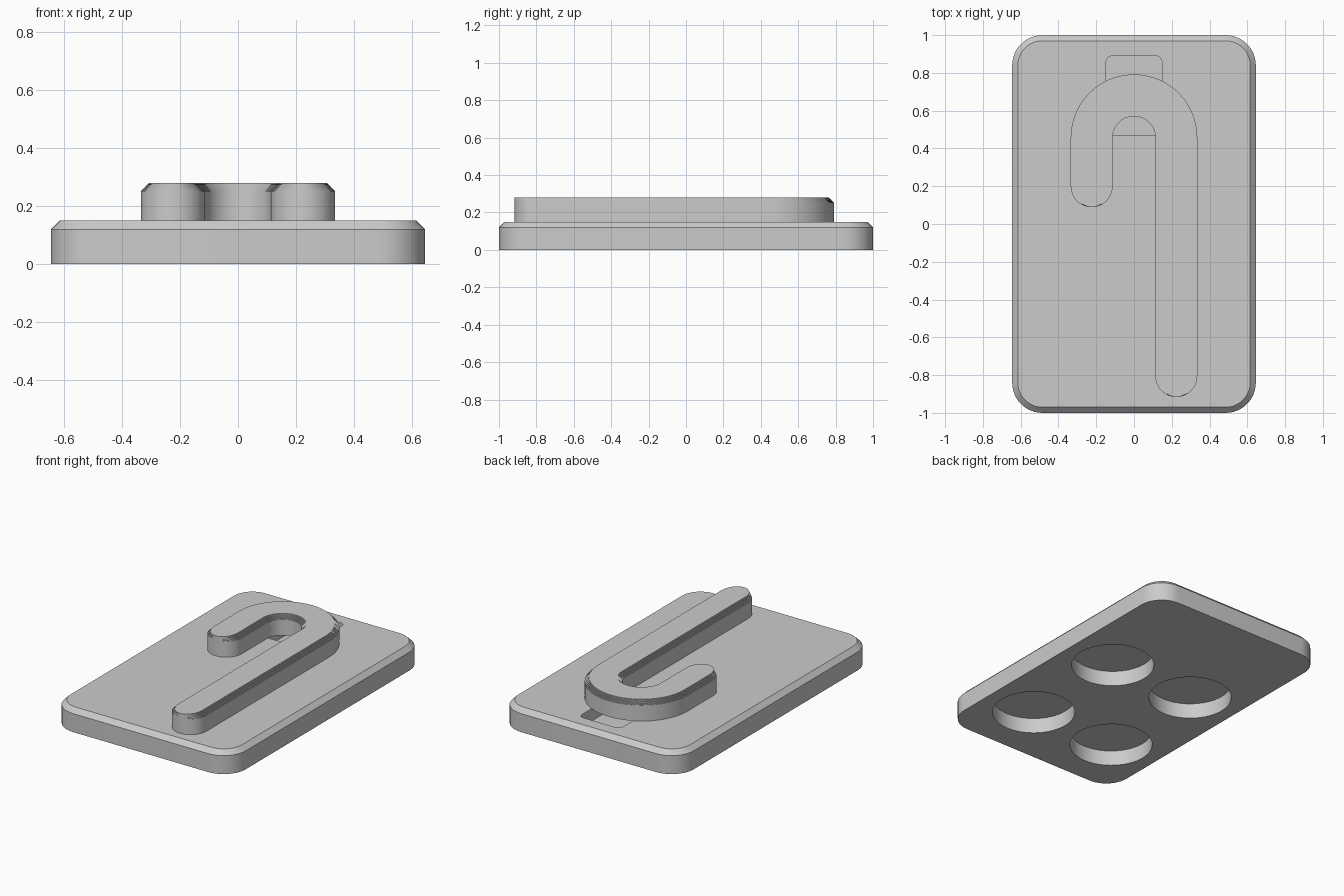
import bpy, bmesh, math

if "Cube" in bpy.data.objects:
    bpy.data.objects.remove(bpy.data.objects["Cube"])

grey = bpy.data.materials.new("light_grey")
grey.diffuse_color = (0.6, 0.6, 0.6, 1)
grey.use_nodes = True
grey.node_tree.nodes["Principled BSDF"].inputs["Base Color"].default_value = grey.diffuse_color


def arc(cx, cy, rx, ry, a0, a1, n):
    """Points on an elliptical arc, angles in degrees."""
    return [(cx + rx * math.cos(math.radians(a0 + (a1 - a0) * i / n)),
             cy + ry * math.sin(math.radians(a0 + (a1 - a0) * i / n)))
            for i in range(n + 1)]


def loft(name, layers):
    """Closed solid through (outline, z) layers with equal point counts."""
    bm = bmesh.new()
    rings = [[bm.verts.new((x, y, z)) for x, y in pts] for pts, z in layers]
    n = len(rings[0])
    for a, b in zip(rings, rings[1:]):
        for i in range(n):
            j = (i + 1) % n
            bm.faces.new((a[i], a[j], b[j], b[i]))
    bm.faces.new(rings[0][::-1])
    bm.faces.new(rings[-1])
    bmesh.ops.recalc_face_normals(bm, faces=bm.faces)
    mesh = bpy.data.meshes.new(name)
    bm.to_mesh(mesh)
    bm.free()
    mesh.materials.append(grey)
    ob = bpy.data.objects.new(name, mesh)
    bpy.context.collection.objects.link(ob)
    return ob


def rounded_rect(hx, hy, r, cy=0.0, n=12):
    pts = []
    for k, (sx, sy) in enumerate([(1, 1), (-1, 1), (-1, -1), (1, -1)]):
        pts += arc(sx * (hx - r), cy + sy * (hy - r), r, r, 90 * k, 90 * k + 90, n)
    return pts


def smooth(ob):
    bpy.ops.object.select_all(action='DESELECT')
    ob.select_set(True)
    bpy.context.view_layer.objects.active = ob
    bpy.ops.object.shade_smooth_by_angle(angle=math.radians(30))


def cut(target, cutter):
    bpy.context.view_layer.objects.active = target
    mod = target.modifiers.new("cut", 'BOOLEAN')
    mod.operation = 'DIFFERENCE'
    mod.solver = 'EXACT'
    mod.object = cutter
    bpy.ops.object.modifier_apply(modifier=mod.name)
    bpy.data.objects.remove(cutter)


# Base plate with chamfered upper rim
base = rounded_rect(0.645, 1.0, 0.16)
plate = loft("base_plate", [(base, 0), (base, 0.12),
                            (rounded_rect(0.615, 0.97, 0.13), 0.15)])

# Shallow slot in the top, running under the bend
slot = rounded_rect(0.148, 0.21, 0.035, cy=0.68, n=6)
slot = [(x, 0.47 if y < 0.6 else y) if y < 0.51 else (x, y) for x, y in slot]
slot = [(math.copysign(0.148, x), y) if y < 0.6 else (x, y) for x, y in slot]
slot = list(dict.fromkeys((round(x, 5), round(y, 5)) for x, y in slot))
cut(plate, loft("slot_cutter", [(slot, 0.07), (slot, 0.2)]))

# Four round pockets in the underside
for x in (-0.307, 0.307):
    for y in (-0.583, 0.165):
        ring = arc(x, y, 0.25, 0.25, 0, 360, 64)[:-1]
        cut(plate, loft("pocket_cutter", [(ring, -0.1), (ring, 0.10)]))
smooth(plate)


# Raised hook with a finely stepped upper edge
def hook_outline(t):
    mid, half, cy = 0.224, 0.111, 0.457
    w = half - t
    pts = arc(0, cy, mid + w, mid + w, 0, 180, 48)
    pts += arc(-mid, 0.2, w, half, 180, 360, 24)
    pts += arc(0, cy, mid - w, mid - w, 180, 0, 48)
    pts += arc(mid, -0.805, w, half, 180, 360, 24)
    return pts


STEPS, RISE = 10, 0.003
layers = [(hook_outline(0), 0.15)]
for s in range(STEPS):
    z = 0.25 + RISE * (s + 1)
    layers.append((hook_outline(RISE * s), z))
    if s < STEPS - 1:
        layers.append((hook_outline(RISE * (s + 1)), z))
hook = loft("hook", layers)
smooth(hook)
